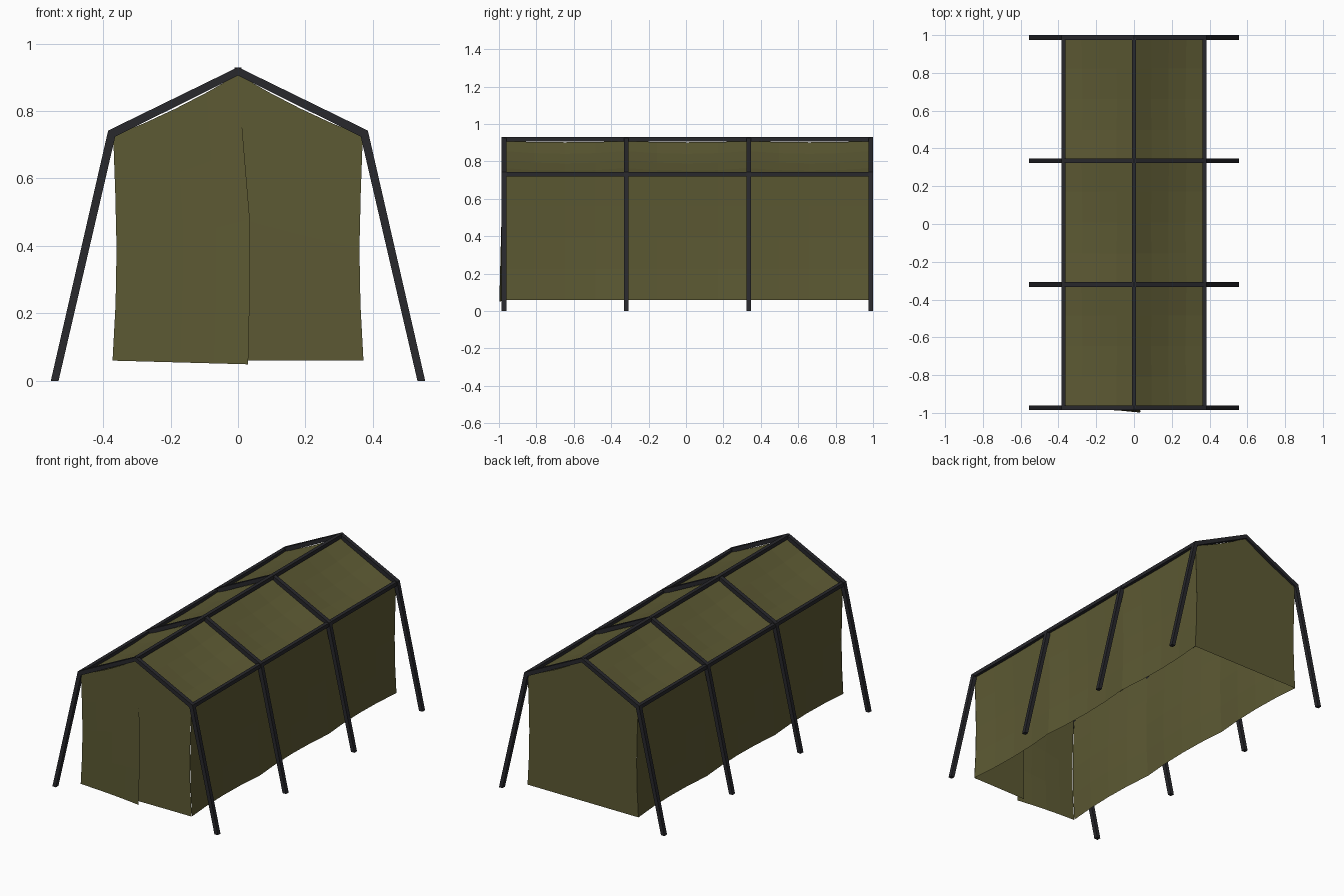
import bpy, bmesh

if "Cube" in bpy.data.objects:
    bpy.data.objects.remove(bpy.data.objects["Cube"])

def material(name, rgb):
    m = bpy.data.materials.new(name)
    m.diffuse_color = (*rgb, 1)
    m.use_nodes = True
    m.node_tree.nodes["Principled BSDF"].inputs["Base Color"].default_value = m.diffuse_color
    return m

STEEL = material("dark_metal", (0.021, 0.021, 0.025))
CLOTH = material("olive_canvas", (0.107, 0.100, 0.033))
ARCH_Y = [-0.973, -0.32, 0.335, 0.987]

def finish(name, bm, mat):
    bmesh.ops.remove_doubles(bm, verts=bm.verts, dist=1e-5)
    me = bpy.data.meshes.new(name)
    bm.to_mesh(me)
    bm.free()
    me.materials.append(mat)
    ob = bpy.data.objects.new(name, me)
    bpy.context.collection.objects.link(ob)
    return ob

def sheet(name, rows, flip=False):
    """Cloth surface from rows of points."""
    bm = bmesh.new()
    g = [[bm.verts.new(p) for p in r] for r in rows]
    for a, b in zip(g, g[1:]):
        for i in range(len(a) - 1):
            f = [a[i], a[i + 1], b[i + 1], b[i]]
            bm.faces.new(f[::-1] if flip else f)
    return finish(name, bm, CLOTH)

# Bent frame arches: splayed legs and pitched rafters
outer = [(0.555, 0), (0.385, 0.742), (0, 0.93), (-0.385, 0.742), (-0.555, 0)]
inner = [(0.532, 0), (0.364, 0.724), (0, 0.905), (-0.364, 0.724), (-0.532, 0)]
for n, y in enumerate(ARCH_Y):
    bm = bmesh.new()
    rings = []
    for (ox, oz), (ix, iz) in zip(outer, inner):
        rings.append([bm.verts.new(p) for p in ((ox, y - .0125, oz), (ox, y + .0125, oz),
                                                (ix, y + .0125, iz), (ix, y - .0125, iz))])
    for a, b in zip(rings, rings[1:]):
        for i in range(4):
            j = (i + 1) % 4
            bm.faces.new((a[i], a[j], b[j], b[i]))
    bm.faces.new(rings[0])
    bm.faces.new(rings[-1])
    bmesh.ops.recalc_face_normals(bm, faces=bm.faces)
    finish(f"frame_arch_{n + 1}", bm, STEEL)

# Ridge and eave rails
for name, x, z in (("ridge_rail", 0, 0.918), ("eave_rail_right", 0.374, 0.731),
                   ("eave_rail_left", -0.374, 0.731)):
    bm = bmesh.new()
    bmesh.ops.create_cube(bm, size=1)
    for v in bm.verts:
        v.co = (x + v.co.x * 0.022, 0.007 + v.co.y * 1.96, z + v.co.z * 0.022)
    finish(name, bm, STEEL)

# Sagging roof and side walls, pulled inward between arches
ROOF = [(0, 0.908), (0.0925, 0.855), (0.185, 0.807), (0.2775, 0.764), (0.37, 0.727)]
WALL = [(0.370, 0.727), (0.364, 0.56), (0.360, 0.39), (0.363, 0.225), (0.372, 0.06)]
stations = []
for a, b in zip(ARCH_Y, ARCH_Y[1:]):
    for k in range(4):
        t = k / 4
        stations.append((a + (b - a) * t, 4 * t * (1 - t)))
stations.append((ARCH_Y[-1], 0))

for side, s in (("right", 1), ("left", -1)):
    sheet(f"roof_canvas_{side}",
          [[(s * x * (1 - 0.015 * sag), y, z - sag * (0.006 + 0.012 * x / 0.37 * (1 - x / 0.37) * 4))
            for x, z in ROOF] for y, sag in stations], s > 0)
    sheet(f"side_wall_{side}",
          [[(s * x * (1 - 0.015 * sag) - s * 0.012 * sag * (i / 4),
             y, z - (0.006 * sag if i == 0 else 0))
            for i, (x, z) in enumerate(WALL)] for y, sag in stations], s > 0)

# Gable panels, each running from a side edge to the middle seam
EDGE = [w[0] for w in reversed(WALL)]

def gable(name, s, y0, seam, flare, drop, flip):
    rows = []
    for v in range(5):
        h = v / 4
        row = []
        for u in range(5):
            t = u / 4
            top = ROOF[4 - u][1]
            z = 0.06 + (top - 0.06) * h - drop * t * (1 - h)
            row.append((s * EDGE[v] * (1 - t) + seam[v] * t,
                        y0 - flare * t * t * (1 - h), z))
        rows.append(row)
    sheet(name, rows, flip)

gable("front_flap_left", -1, -0.976, [0.03, 0.035, 0.035, 0.017, 0], 0.022, 0.011, False)
gable("front_flap_right", 1, -0.975, [0.0] * 5, 0.003, 0, True)
gable("back_wall_left", -1, 0.987, [0.0] * 5, 0, 0, True)
gable("back_wall_right", 1, 0.987, [0.0] * 5, 0, 0, False)
